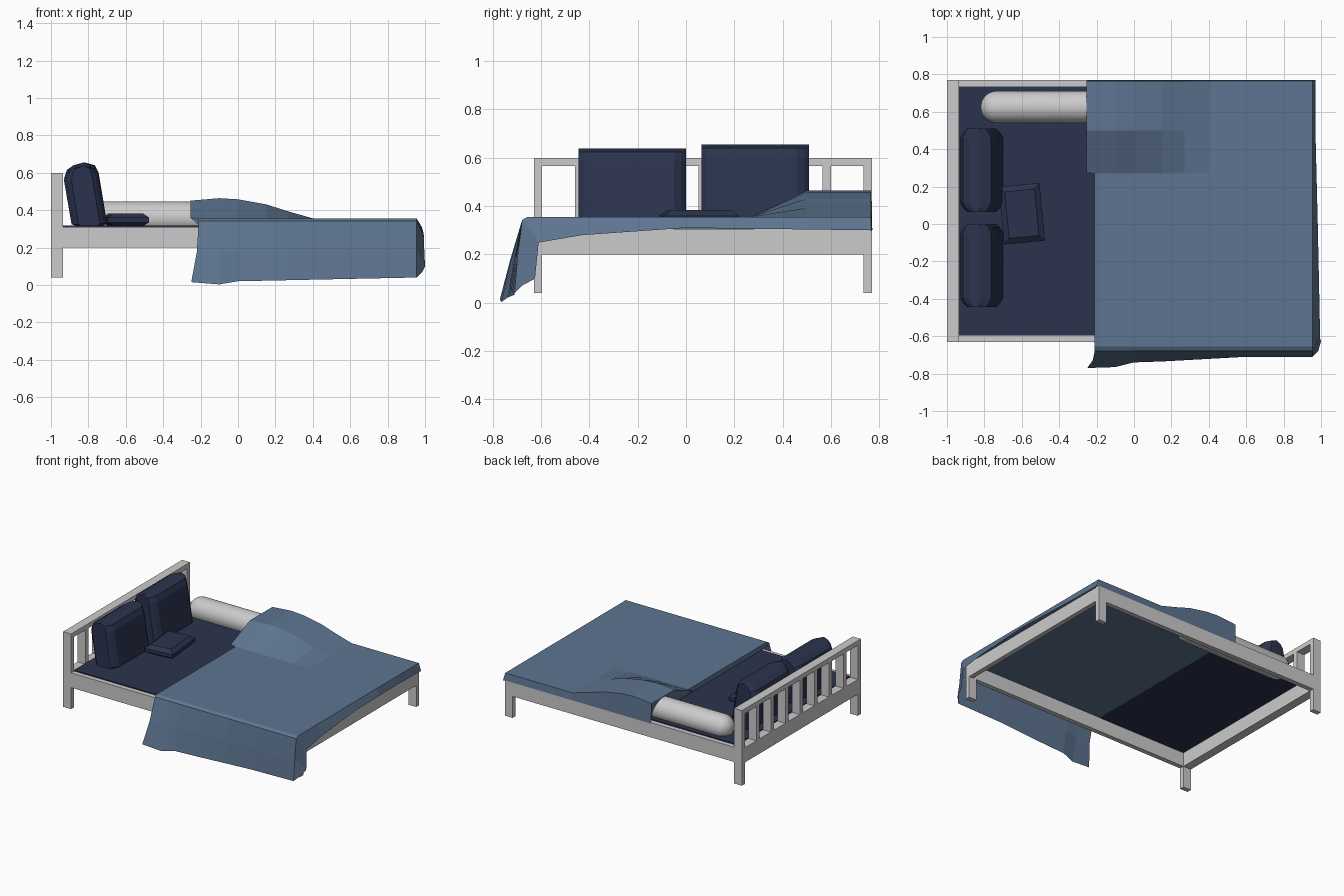
import bpy, bmesh, math
from mathutils import Matrix, Vector

if "Cube" in bpy.data.objects:
    bpy.data.objects.remove(bpy.data.objects["Cube"])


def material(name, rgb):
    m = bpy.data.materials.new(name)
    m.diffuse_color = (*rgb, 1)
    m.use_nodes = True
    m.node_tree.nodes["Principled BSDF"].inputs["Base Color"].default_value = m.diffuse_color
    return m


NAVY = material("navy_fabric", (0.024, 0.034, 0.076))
BLUE = material("blue_fabric", (0.112, 0.178, 0.283))


def finish(name, bm, mat=None):
    bmesh.ops.recalc_face_normals(bm, faces=bm.faces)
    me = bpy.data.meshes.new(name)
    bm.to_mesh(me)
    bm.free()
    ob = bpy.data.objects.new(name, me)
    bpy.context.collection.objects.link(ob)
    if mat:
        me.materials.append(mat)
    return ob


def box(name, x0, x1, y0, y1, z0, z1, mat=None):
    bm = bmesh.new()
    bmesh.ops.create_cube(bm, size=1)
    for v in bm.verts:
        v.co = Vector(((x0 + x1) / 2 + v.co.x * (x1 - x0),
                       (y0 + y1) / 2 + v.co.y * (y1 - y0),
                       (z0 + z1) / 2 + v.co.z * (z1 - z0)))
    return finish(name, bm, mat)


def loft(name, rings, mat, closed=True):
    # Skin equal-length rings; closed rings get end caps
    bm = bmesh.new()
    vs = [[bm.verts.new(p) for p in r] for r in rings]
    n = len(vs[0])
    for a, b in zip(vs, vs[1:]):
        for i in range(n if closed else n - 1):
            j = (i + 1) % n
            bm.faces.new((a[i], a[j], b[j], b[i]))
    if closed:
        bm.faces.new(vs[0])
        bm.faces.new(vs[-1])
    return finish(name, bm, mat)


def lerp(x, pts):
    if x <= pts[0][0]:
        return pts[0][1]
    for (a, u), (b, v) in zip(pts, pts[1:]):
        if x <= b:
            return u + (v - u) * (x - a) / (b - a)
    return pts[-1][1]


# Frame: posts, legs and rails
Y0, Y1, T = -0.63, 0.77, 0.035
HX0, HX1, FX0, FX1 = -1.0, -0.935, 0.89, 0.955
for side, ya in (("front", Y0), ("back", Y1 - T)):
    box(f"head_post_{side}", HX0, HX1, ya, ya + T, 0.04, 0.6)
    box(f"foot_leg_{side}", FX0, FX1, ya, ya + T, 0.04, 0.31)
    box(f"side_rail_{side}", HX1, FX0, ya, ya + T, 0.2, 0.31)
box("foot_rail", FX1 - T, FX1, Y0 + T, Y1 - T, 0.2, 0.305)
box("head_lower_rail", HX0, HX1, Y0 + T, Y1 - T, 0.2, 0.31)
box("head_top_rail", HX0, HX1, Y0 + T, Y1 - T, 0.565, 0.6)

# Headboard slats
gap = (Y1 - Y0 - 9 * T) / 8
for i in range(1, 8):
    y = Y0 + i * (gap + T)
    box(f"head_slat_{i}", HX0, HX1, y, y + T, 0.31, 0.565)

# Mattress and the blanket's underside
box("mattress", HX1, -0.2, Y0 + T, Y1 - T, 0.305, 0.318, NAVY)
box("blanket_underside", -0.2, FX1 - T, Y0 + T, Y1 - T, 0.306, 0.312, BLUE)

# Bolster: capsule along x
bm = bmesh.new()
bmesh.ops.create_uvsphere(bm, u_segments=32, v_segments=17, radius=0.086)
for v in bm.verts:
    v.co.z += math.copysign(0.39, v.co.z)
bm.transform(Matrix.Translation((-0.344, 0.625, 0.36)) @ Matrix.Rotation(math.pi / 2, 4, 'Y'))
bolster = finish("bolster", bm)
for p in bolster.data.polygons:
    p.use_smooth = True

# Upright pillows: leaning side profile, narrowed at both ends
profile = [(-0.89, 0.325), (-0.93, 0.57), (-0.915, 0.615), (-0.88, 0.64), (-0.82, 0.655),
           (-0.765, 0.64), (-0.745, 0.60), (-0.70, 0.33), (-0.72, 0.318), (-0.87, 0.318)]


def pillow(name, y0, y1, top):
    rings = []
    for y, s in ((y0, 0.6), (y0 + 0.02, 0.82), (y0 + 0.05, 1),
                 (y1 - 0.05, 1), (y1 - 0.02, 0.82), (y1, 0.6)):
        ring = []
        for x, z in profile:
            c = lerp(z, [(0.318, -0.795), (0.6, -0.835)])
            ring.append((c + (x - c) * s, y, 0.318 + (z - 0.318) * top))
        rings.append(ring)
    loft(name, rings, NAVY)


pillow("pillow_back", 0.065, 0.51, 1.0)
pillow("pillow_front", -0.445, 0.0, 0.95)

# Small flat cushion, turned a little
rot = Matrix.Translation((-0.60, 0.055, 0)) @ Matrix.Rotation(math.radians(5.5), 4, 'Z')
rings = []
for z, inset in ((0.318, 0.025), (0.335, 0.0), (0.36, 0.0), (0.383, 0.03)):
    a, b = 0.11 - inset, 0.155 - inset
    rings.append([rot @ Vector((sx * a, sy * b, z)) for sx, sy in ((-1, -1), (1, -1), (1, 1), (-1, 1))])
loft("small_cushion", rings, NAVY)

# Blanket: draped sheet with a hump over the bolster
hump = [(-0.2, 0.095), (-0.1, 0.108), (0.0, 0.102), (0.15, 0.075), (0.27, 0.037), (0.4, 0)]
hem_y = [(-0.2, -0.77), (-0.1, -0.765), (0.0, -0.74), (0.15, -0.735), (0.6, -0.71)]
hem_z = [(-0.2, 0.015), (-0.1, 0.003), (0.0, 0.02), (0.15, 0.023), (0.95, 0.04)]
foot_z = [(-0.6, 0.25), (-0.43, 0.28), (0, 0.31), (0.77, 0.30)]
foot_x = [(-0.6, 0.995), (-0.1, 0.985), (0.5, 0.97)]
tops = [-0.655, -0.43, 0, 0.27, 0.275, 0.5, 0.765]
rings = []
for x in (-0.2, -0.1, 0.0, 0.15, 0.27, 0.4, 0.6, 0.955):
    hy, hz = lerp(x, hem_y), lerp(x, hem_z)
    head = x == -0.2
    row = [(x - 0.05 * head, hy, hz),
           (x - 0.02 * head, (hy - 0.685) / 2, (hz + 0.34) / 2),
           (x - 0.01 * head, -0.678, 0.343)]
    for y in tops:
        v = lerp(y, [(0.27, 0), (0.5, 1)])
        shift = -0.053 if head and y > 0.272 else -0.01 * head
        row.append((x + shift, y, 0.356 + v * lerp(x, hump)))
    row.append((x - 0.05 * head, 0.771, 0.303))
    rings.append(row)

# Turned-down head edge
first = rings[0]
rings.insert(0, first[:3] + [(-0.208, y, 0.319) for y in tops] + first[-1:])
# Foot edge hanging past the frame, with the front corner flap
rings.append([(0.985, -0.68, 0.07), (1.0, -0.625, 0.1), (0.993, -0.61, 0.25)]
             + [(lerp(y, foot_x), max(y, -0.605), lerp(y, foot_z)) for y in tops]
             + [(0.97, 0.77, 0.299)])
blanket = loft("blanket", rings, BLUE, closed=False)
bm = bmesh.new()
bm.from_mesh(blanket.data)
bmesh.ops.remove_doubles(bm, verts=bm.verts, dist=0.0005)
bm.to_mesh(blanket.data)
bm.free()
